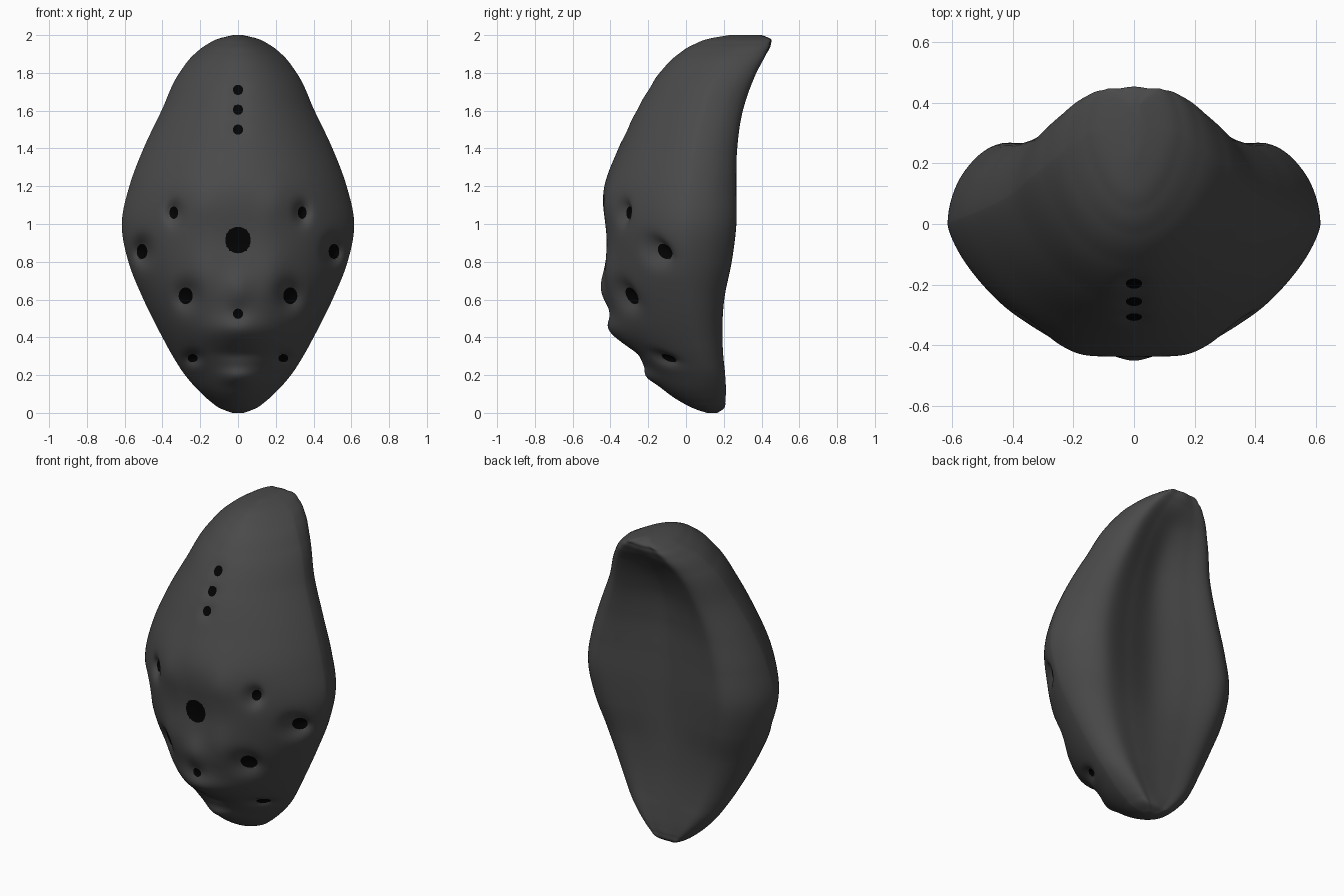
import bpy, math

if "Cube" in bpy.data.objects:
    bpy.data.objects.remove(bpy.data.objects["Cube"])

# Section table by height: z, half width, front y, widest y, back rim y, back hollow y
SECTIONS = [
    (0.00, .030, .110, .14, .165, .165), (0.02, .085, .050, .12, .195, .197),
    (0.06, .145, -.030, .11, .205, .208), (0.10, .190, -.090, .10, .208, .206),
    (0.20, .280, -.175, .09, .205, .196), (0.30, .345, -.260, .07, .195, .185),
    (0.40, .400, -.345, .05, .190, .176), (0.60, .500, -.420, .02, .200, .170),
    (0.80, .580, -.432, .00, .240, .173), (1.00, .615, -.438, .00, .265, .178),
    (1.20, .575, -.432, .02, .265, .180), (1.40, .500, -.358, .05, .270, .188),
    (1.60, .405, -.268, .10, .300, .228), (1.80, .310, -.140, .18, .370, .338),
    (1.90, .230, -.040, .24, .418, .425), (1.95, .165, .040, .29, .436, .449),
    (1.985, .090, .140, .31, .430, .440), (2.00, .025, .230, .32, .390, .400)]

# Back half section: s, fraction of half width, weights of widest / rim / hollow y
BACK = [(-.25, .92, 1.6, -.6, 0), (0, 1, 1, 0, 0), (.25, .92, .38, .62, 0),
        (.5, .71, 0, 1, 0), (.75, .37, 0, .54, .46), (1, 0, 0, 0, 1),
        (1.25, -.37, 0, .54, .46)]

# Holes: x, z, radius x, radius z, dent depth
HALF_HOLES = [(0, 1.71, .027, .027, .012), (0, 1.605, .027, .027, .012),
              (0, 1.50, .027, .027, .012), (0, .915, .067, .070, .02),
              (.34, 1.06, .023, .033, .05), (.508, .855, .028, .040, .08),
              (.277, .62, .037, .044, .055), (0, .525, .027, .027, .01),
              (.24, .29, .026, .021, .045)]
HOLES = HALF_HOLES + [(-h[0],) + h[1:] for h in HALF_HOLES if h[0]]

# Bumps of the lower face: x, z, spread x, spread z, height
BUMPS = [(0, .66, .07, .09, .022), (0, .44, .15, .07, .04),
         (0, .19, .10, .045, .042), (0, .31, .11, .035, -.015)]
# Cheek and brow swellings on both sides
BUMPS += [(s * x, z, .09, .12, .018) for s in (-1, 1)
          for x, z in ((.18, .74), (.19, 1.1))]

ROWS, FRONT, REAR = 320, 240, 60


def spline(table, t):
    """Smooth interpolation of table rows keyed by their first column."""
    n = len(table)
    i = 0
    while i < n - 2 and t > table[i + 1][0]:
        i += 1
    p, q = table[i], table[i + 1]
    a, b = table[max(i - 1, 0)], table[min(i + 2, n - 1)]
    h = q[0] - p[0]
    f = (t - p[0]) / h
    out = []
    for k in range(1, len(p)):
        d = (q[k] - p[k]) / h
        d0 = (p[k] - a[k]) / (p[0] - a[0]) if i > 0 else d
        d1 = (b[k] - q[k]) / (b[0] - q[0]) if i < n - 2 else d
        hl = p[0] - a[0] if i > 0 else h
        hr = b[0] - q[0] if i < n - 2 else h
        m0 = (d0 * h + d * hl) / (h + hl)
        m1 = (d1 * h + d * hr) / (h + hr)
        f2, f3 = f * f, f ** 3
        out.append((2*f3 - 3*f2 + 1) * p[k] + (f3 - 2*f2 + f) * h * m0
                   + (3*f2 - 2*f3) * q[k] + (f3 - f2) * h * m1)
    return out


def front_y(x, z, row):
    hw, yf, ym = row[:3]
    u = min(abs(x) / hw, 1)
    y = ym + (yf - ym) * max(1 - u * u, 0) ** .72
    for hx, hz, rx, rz, depth in HOLES:
        d = ((x - hx) / rx) ** 2 + ((z - hz) / rz) ** 2
        if d < 30:
            y += depth * math.exp(-d / 3)
    for bx, bz, sx, sz, height in BUMPS:
        d = ((x - bx) / sx) ** 2 + ((z - bz) / sz) ** 2
        if d < 20:
            y -= height * math.exp(-d)
    return y


def front_point(x, z, row):
    """Point on the front, pulled onto a hole edge when it lies close to one."""
    for hx, hz, rx, rz, _ in HOLES:
        if abs(x - hx) < .1 and abs(z - hz) < .1:
            d = math.hypot((x - hx) / rx, (z - hz) / rz)
            if d > 0 and abs(d - 1) < .0045 / min(rx, rz):
                x, z = hx + (x - hx) / d, hz + (z - hz) / d
                row = spline(SECTIONS, z)
                break
    return (x, front_y(x, z, row), z)


# Mask shell: stacked rings with domed front and shallow hollow back
back_keys = [spline(BACK, 2 * j / REAR) for j in range(1, REAR // 2 + 1)]
verts = []
for i in range(ROWS + 1):
    f = i / ROWS
    z = 2 * (.75 * f + .25 * (1 - math.cos(math.pi * f)) / 2)
    row = spline(SECTIONS, z)
    hw, yf, ym, yr, yc = row
    for j in range(FRONT + 1):
        verts.append(front_point(-hw * math.cos(math.pi * j / FRONT), z, row))
    half = [(hw * k[0], k[1] * ym + k[2] * yr + k[3] * yc, z) for k in back_keys]
    verts += half + [(-x, y, zz) for x, y, zz in reversed(half[:-1])]

N = FRONT + REAR
faces = [(i*N + j, i*N + (j+1) % N, (i+1)*N + (j+1) % N, (i+1)*N + j)
         for i in range(ROWS) for j in range(N)]
faces += [tuple(reversed(range(N))), tuple(range(ROWS*N, ROWS*N + N))]

mesh = bpy.data.meshes.new("mask_shell")
mesh.from_pydata(verts, [], faces)
mesh.update()
shell = bpy.data.objects.new("mask_shell", mesh)
bpy.context.collection.objects.link(shell)

# Colours: dark grey shell, black holes chosen by position
for name, v in (("dark_grey", .068), ("black", .0008)):
    mat = bpy.data.materials.new(name)
    mat.diffuse_color = (v, v, v, 1)
    mat.use_nodes = True
    mat.node_tree.nodes["Principled BSDF"].inputs["Base Color"].default_value = mat.diffuse_color
    mesh.materials.append(mat)
for index, face in enumerate(mesh.polygons):
    face.use_smooth = True
    if index < ROWS * N and index % N < FRONT:
        c = face.center
        for hx, hz, rx, rz, _ in HOLES:
            if ((c.x - hx) / rx) ** 2 + ((c.z - hz) / rz) ** 2 < 1:
                face.material_index = 1
